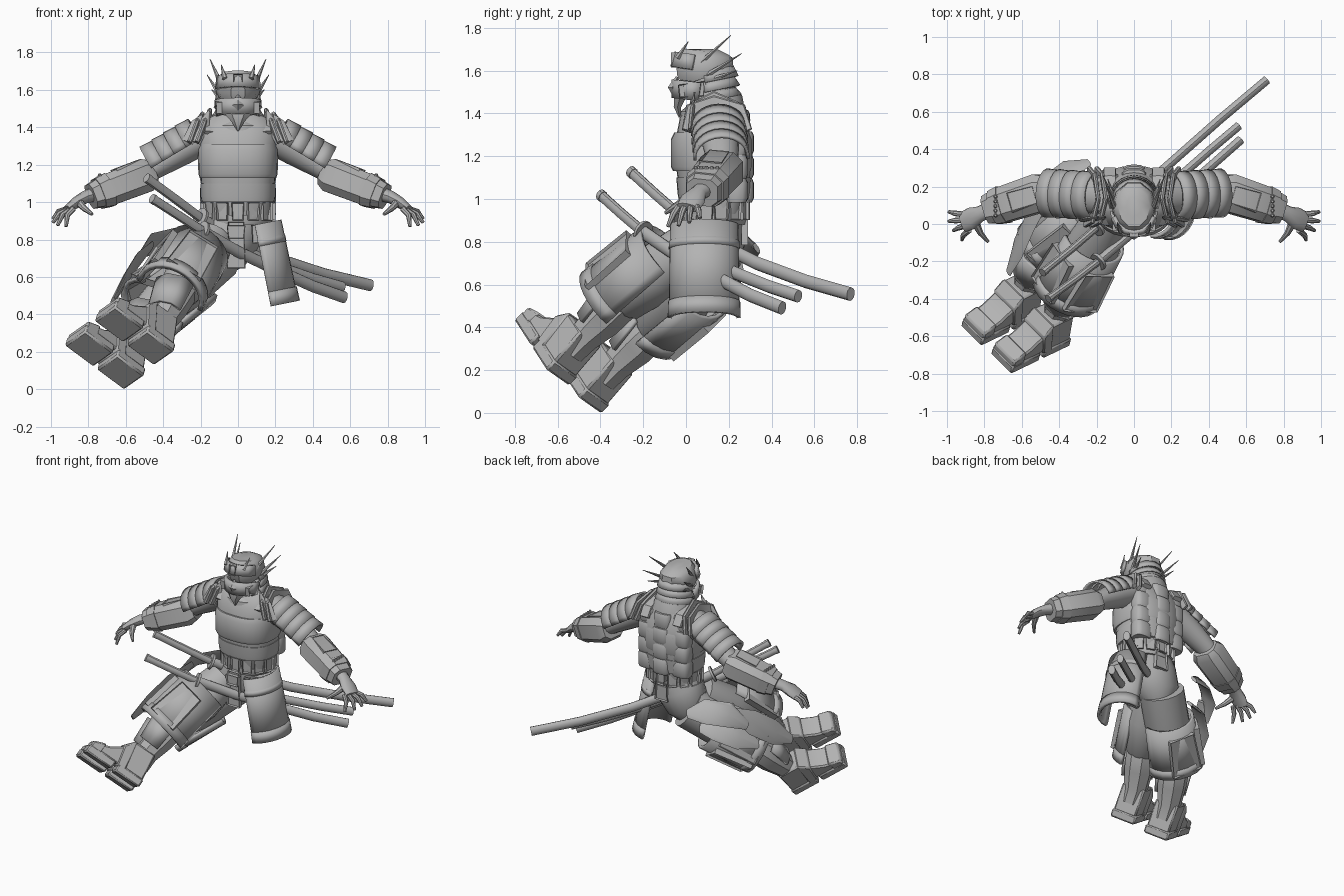
import bpy, bmesh, math
from mathutils import Vector as V

cube = bpy.data.objects.get("Cube")
if cube:
    bpy.data.objects.remove(cube)

grey = bpy.data.materials.new("armour_grey")
grey.use_nodes = True
grey.diffuse_color = (0.45, 0.45, 0.45, 1)
grey.node_tree.nodes["Principled BSDF"].inputs["Base Color"].default_value = (0.45, 0.45, 0.45, 1)
parts = []


def finish(name, bm, thickness=0, bevel=0):
    bmesh.ops.recalc_face_normals(bm, faces=bm.faces)
    me = bpy.data.meshes.new(name)
    bm.to_mesh(me)
    bm.free()
    me.materials.append(grey)
    ob = bpy.data.objects.new(name, me)
    bpy.context.collection.objects.link(ob)
    if thickness:
        mod = ob.modifiers.new("thickness", "SOLIDIFY")
        mod.thickness, mod.offset = thickness, 0
    if bevel:
        mod = ob.modifiers.new("bevel", "BEVEL")
        mod.width, mod.segments = bevel, 1
    parts.append(ob)
    return ob


def square_to(v, axis):
    v = V(v)
    return (v - axis * v.dot(axis)).normalized()


def bridge(bm, rings, closed):
    for r0, r1 in zip(rings, rings[1:]):
        n = len(r0)
        for i in range(n if closed else n - 1):
            j = (i + 1) % n
            bm.faces.new((r0[i], r0[j], r1[j], r1[i]))


def loft(name, stations, hint=(1, 0, 0), sides=16, power=2.0, turn=0.0):
    """Skin oval rings (centre, radius along hint, other radius) along a path."""
    bm, rings = bmesh.new(), []
    pts = [V(s[0]) for s in stations]
    for k, (_, a, b) in enumerate(stations):
        t = (pts[min(k + 1, len(pts) - 1)] - pts[max(k - 1, 0)]).normalized()
        u = square_to(hint, t)
        w = t.cross(u)
        ring = []
        for i in range(sides):
            ang = math.tau * (i + turn) / sides
            c, s = math.cos(ang), math.sin(ang)
            c, s = (math.copysign(abs(x) ** (2 / power), x) for x in (c, s))
            ring.append(bm.verts.new(pts[k] + u * a * c + w * b * s))
        rings.append(ring)
    bridge(bm, rings, True)
    bm.faces.new(rings[0])
    bm.faces.new(rings[-1])
    return finish(name, bm)


def column(name, rows, **kw):
    return loft(name, [((0, cy, z), rx, ry) for z, cy, rx, ry in rows], **kw)


def shell(name, p, q, r0, r1, out, arc=180, squash=1.0, thick=0.02, sides=14):
    """Curved plate wrapped round the axis p-q, bulging towards out."""
    p, q = V(p), V(q)
    t = (q - p).normalized()
    o = square_to(out, t)
    w = t.cross(o)
    bm, rings = bmesh.new(), []
    for c, r in ((p, r0), (q, r1)):
        angs = [math.radians(arc) * (i / sides - 0.5) for i in range(sides + 1)]
        rings.append([bm.verts.new(c + o * r * math.cos(a) + w * r * squash * math.sin(a)) for a in angs])
    bridge(bm, rings, False)
    return finish(name, bm, thickness=thick)


def prism(name, outline, origin, u, v, width, bevel=0.01):
    u, v = V(u), V(v)
    w = u.cross(v) * width / 2
    bm = bmesh.new()
    rings = [[bm.verts.new(V(origin) + u * a + v * b + w * s) for a, b in outline] for s in (-1, 1)]
    bridge(bm, rings, True)
    for r in rings:
        bm.faces.new(r)
    return finish(name, bm, bevel=bevel)


def panel(name, centre, along, out, length, width, thick=0.03, frame=0.025):
    """Flat plate with a raised rim on its outer face."""
    t = V(along).normalized()
    o = square_to(out, t)
    w = t.cross(o)
    bm = bmesh.new()
    low, top = [[bm.verts.new(V(centre) + t * x * length / 2 + w * y * width / 2 + o * h)
                 for x, y in ((-1, -.85), (-1, .85), (1, 1), (1, -1))] for h in (-thick, 0)]
    bridge(bm, [low, top], True)
    bm.faces.new(low)
    face = bm.faces.new(top)
    bmesh.ops.inset_individual(bm, faces=[face], thickness=frame)
    bmesh.ops.inset_individual(bm, faces=[face], thickness=0.006, depth=-0.014)
    return finish(name, bm)


# Torso, chest bands and waist
column("torso", [(0.93, .13, .18, .14), (1.02, .13, .19, .16), (1.14, .13, .2, .175), (1.27, .13, .21, .18),
                 (1.36, .13, .22, .16), (1.42, .15, .19, .13), (1.46, .16, .12, .1)], sides=28, power=2.5)
column("breast_plate", [(1.13, .12, .205, .18), (1.15, .12, .212, .19), (1.28, .12, .215, .19),
                        (1.31, .12, .205, .175)], sides=28, power=2.5)
column("waist_band", [(1.0, .13, .195, .165), (1.03, .13, .2, .17), (1.1, .13, .2, .175)], sides=28, power=2.5)
column("belt", [(.88, .13, .17, .15), (.9, .13, .185, .155), (.93, .13, .185, .155)], sides=28)
column("neck_ring", [(1.37, .11, .16, .14), (1.41, .11, .15, .135), (1.43, .11, .11, .11)], sides=24)
for i in range(14):
    a = math.tau * i / 14 + 0.22
    d = V((math.cos(a), math.sin(a), 0))
    panel("belt_pouch", (d.x * .2, .13 + d.y * .168, .95), (0, 0, 1), d, .095, .068, .04, .008)

# Back armour in three columns of softly bulging blocks
for z in (1.04, 1.15, 1.26, 1.36):
    for x in (-.135, 0, .135):
        y = .262 - abs(x) * .2 - max(0, z - 1.3) * .3
        loft("back_block", [((x, y, z - .056), .062, .046), ((x, y, z - .035), .067, .056),
                            ((x, y, z + .035), .067, .056), ((x, y, z + .056), .062, .046)], sides=16, power=3)

# Pelvis, loin plates
loft("pelvis", [((0, .13, .92), .17, .14), ((-.05, .13, .82), .17, .15), ((-.1, .12, .72), .15, .14),
                ((-.13, .1, .63), .08, .08)], sides=20)
panel("front_loin_plate", (-.01, -.045, .77), (0, 0, -1), (0, -1, .1), .25, .1, .03, .018)
panel("loin_clasp", (-.01, -.06, .84), (0, 0, 1), (0, -1, 0), .07, .1, .03, .012)
panel("back_loin_plate", (0, .29, .85), (0, 0, -1), (0, 1, .1), .13, .1)

# Head: hood, helmet, visor and mask
column("hood", [(1.38, .15, .15, .13), (1.46, .14, .125, .125), (1.52, .125, .105, .1), (1.6, .12, .1, .1)], sides=20)
for i in range(3):
    z = 1.46 + i * .045
    shell("neck_guard", (0, .11, z + .05), (0, .12, z), .11, .14 - i * .008, (0, 1, 0), 210, .95, .01)
column("helmet", [(1.57, .1, .11, .125), (1.6, .09, .12, .14), (1.66, .085, .11, .14),
                  (1.69, .09, .085, .11), (1.7, .09, .04, .06)], sides=10)
shell("visor", (0, .07, 1.67), (0, .06, 1.6), .115, .125, (0, -1, 0), 150, .95, .02, 6)
panel("brow_plate", (0, -.07, 1.65), (0, 0, 1), (0, -1, .1), .07, .05, .03, .01)
shell("face_mask", (0, .06, 1.545), (0, .05, 1.46), .115, .105, (0, -1, 0), 190, 1, .025, 8)
loft("mask_nose", [((0, -.04, 1.57), .008, .008), ((0, -.065, 1.52), .03, .02), ((0, -.05, 1.5), .03, .02)], sides=4)
loft("mask_chin", [((0, -.03, 1.47), .07, .03), ((0, -.04, 1.43), .035, .02), ((0, -.03, 1.38), .004, .004)], sides=6)


# Paired upper body parts
def arm(s, side):
    def m(x, y, z):
        return (s * x, y, z)

    horns = [((.09, .06, 1.63), (.15, .21, 1.765)), ((.1, .1, 1.58), (.165, .26, 1.68)),
             ((.07, -.04, 1.66), (.09, .01, 1.735)), ((.1, .12, 1.56), (.14, .24, 1.6))]
    for a, b in horns:
        loft(side + "_horn", [(m(*a), .016, .014), (m(*b), .002, .002)], sides=6)
    panel(side + "_cheek_plate", m(.115, .03, 1.51), (0, 1, .1), m(1, 0, 0), .13, .07, .03, .012)
    # Shoulder strap and leaning collar guards
    loft(side + "_strap", [(m(.15, .0, 1.37), .03, .012), (m(.14, .07, 1.43), .035, .015), (m(.13, .15, 1.455), .035, .015),
                           (m(.13, .25, 1.42), .035, .015), (m(.13, .29, 1.36), .035, .015)], sides=8, power=5)
    for k in range(2):
        x = .17 + k * .04
        loft(side + "_collar_guard", [(m(x + .05, .0, 1.32), .012, .02), (m(x + .01, .03, 1.41), .012, .04),
                                      (m(x - .02, .13, 1.46 - k * .02), .012, .045), (m(x, .25, 1.41), .012, .04),
                                      (m(x + .03, .29, 1.32), .012, .02)], sides=8, power=4)
        loft(side + "_collar_spike", [(m(x + .06, .02, 1.32), .03, .012), (m(x + .01, .03, 1.42), .03, .012),
                                      (m(x - .02, .04, 1.5 - k * .03), .002, .004)], sides=6)
    # Upper arm with layered shoulder bands
    loft(side + "_upper_arm", [(m(.16, .15, 1.36), .11, .09), (m(.3, .16, 1.28), .09, .085),
                               (m(.44, .17, 1.19), .075, .065), (m(.53, .17, 1.13), .065, .055)], hint=(0, 1, 0), sides=18)
    a, b = V(m(.21, .15, 1.35)), V(m(.46, .165, 1.2))
    for k in range(4):
        shell(side + "_shoulder_band", a.lerp(b, k / 4), a.lerp(b, (k + 1.1) / 4), .104, .11,
              m(.5, 0, .85), 195, 1.14, .014)
    # Forearm guard with cuff, ridge and rivets
    e, w = V(m(.46, .18, 1.155)), V(m(.785, .075, 1.03))
    loft(side + "_forearm_guard", [(e, .085, .07), (e.lerp(w, .12), .108, .095), (e.lerp(w, .75), .1, .09), (w, .08, .07)],
         hint=(0, 1, 0), sides=8, turn=.5, power=3)
    loft(side + "_cuff", [(e.lerp(w, .72), .106, .096), (e.lerp(w, .88), .096, .086)],
         hint=(0, 1, 0), sides=8, turn=.5, power=3)
    panel(side + "_forearm_panel", e.lerp(w, .43) + V((0, 0, .1)), w - e, m(.3, 0, 1), .15, .11, .03, .012)
    for k in range(5):
        c = e.lerp(w, .8) + V(m(.02, -.05 + k * .025, .085))
        loft(side + "_rivet", [(c, .011, .011), (c + V((0, 0, .014)), .006, .006)], sides=8)
    # Hand
    loft(side + "_palm", [(m(.76, .085, 1.045), .045, .04), (m(.82, .055, 1.025), .042, .034), (m(.87, .03, .995), .06, .03),
                          (m(.915, .01, .96), .055, .022)], hint=(0, 1, 0), sides=12)
    for k, tip in enumerate([(.99, .065, .91), (.99, .015, .89), (.965, -.035, .875), (.92, -.085, .87)]):
        root = V((.905 - k * .008, .05 - k * .028, .965))
        mid = root.lerp(V(tip), .5) + V((.012, 0, .012))
        loft(side + "_finger", [(m(*root), .016, .016), (m(*mid), .015, .015), (m(*tip), .009, .009)],
             hint=(0, 1, 0), sides=8)
    loft(side + "_thumb", [(m(.85, .01, 1.0), .024, .024), (m(.82, -.05, .965), .016, .016), (m(.78, -.095, .935), .009, .009)],
         sides=8)


arm(1, "left")
arm(-1, "right")

# Standing hip guard on the left
shell("left_hip_guard", (.1, .085, .88), (.185, .085, .455), .125, .13, (1, 0, .1), 190, 1.2)
shell("left_hip_guard_rim", (.172, .085, .52), (.187, .085, .445), .135, .137, (1, 0, .1), 190, 1.18)
shell("left_hip_guard_band", (.115, .085, .8), (.122, .085, .765), .133, .134, (1, 0, .1), 190, 1.2, .012)
panel("hip_tie", (.1, -.04, .83), (.1, 0, -1), (.2, -1, 0), .1, .05, .02, .01)

# Both legs swing out to the front and side with parallel boots
FOOT_U = V((-.75, -.36, .56)).normalized()
FOOT_V = square_to((.22, .7, .68), FOOT_U)


def leg(side, shift, hip, girth, span, face, arc, outs):
    d = V(shift)
    knee, ankle = V((-.31, -.29, .53)) + d, V((-.41, -.47, .36)) + d
    heel = V((-.4, -.6, .165)) + d
    axis = (knee - V(hip)).normalized()
    loft(side + "_thigh", [(hip, girth, girth), (V(hip).lerp(knee, .5), .15, .14), (knee, .11, .11),
                           (knee + axis * .06, .06, .06)], sides=18)
    loft(side + "_shin", [(knee - (ankle - knee) * .25, .07, .07), (knee, .1, .1), (knee.lerp(ankle, .5), .095, .1),
                          (ankle, .08, .08), (ankle - FOOT_V * .1, .075, .075)], sides=8, turn=.5)
    shell(side + "_knee_guard", knee + V((-.02, -.02, 0)), knee.lerp(ankle, .75), .12, .1, (-.3, -.5, .8), 150, 1, .02, 4)
    # Boot with sole and stepped straps
    prism(side + "_boot", [(0, .05), (.4, .05), (.41, .08), (.3, .12), (.2, .19), (.17, .24), (.02, .24)],
          heel, FOOT_U, FOOT_V, .16)
    for lo, hi in ((-.005, .19), (.215, .42)):
        prism(side + "_sole", [(lo, 0), (hi, 0), (hi, .06), (lo, .06)], heel, FOOT_U, FOOT_V, .175)
    prism(side + "_boot_strap", [(.13, .04), (.2, .04), (.23, .18), (.17, .25)], heel, FOOT_U, FOOT_V, .175)
    prism(side + "_toe_cap", [(.33, .04), (.415, .04), (.415, .09), (.33, .12)], heel, FOOT_U, FOOT_V, .17)
    # Thigh armour with framed panels
    p, q = V(span[0]), V(span[1])
    axis = (q - p).normalized()
    shell(side + "_thigh_guard", p, q, .165, .18, face, arc)
    shell(side + "_thigh_guard_rim", p.lerp(q, .82), q, .182, .186, face, arc)
    for o in outs:
        c = p.lerp(q, .56) + square_to(o, axis) * .19
        panel(side + "_thigh_panel", c, axis, o, .27, .21, .045, .03)


leg("left", (0, 0, 0), (-.14, .04, .79), .12, ((-.215, -.09, .74), (-.365, -.36, .51)),
    (.2, -.65, .6), 190, [(.35, -.65, .6), (-.75, -.1, .6)])
leg("right", (-.16, .15, -.13), (-.12, .14, .72), .15, ((-.24, .06, .59), (-.48, -.15, .42)),
    (-.6, .3, -.4), 250, [(-.75, .5, .1), (-.2, -.5, .8), (-.2, .5, -.8)])

# Overlapping leaf plates behind the right hip
leaves = [[(-.24, .33, .77), (-.35, .29, .8), (-.48, .19, .77), (-.55, .08, .67)],
          [(-.46, .14, .77), (-.55, .02, .67), (-.62, -.13, .56), (-.67, -.26, .47)],
          [(-.28, .24, .64), (-.38, .2, .65), (-.5, .1, .58), (-.58, -.02, .5)]]
for path in leaves:
    loft("hip_leaf_plate", [(c, .011, w) for c, w in zip(path, (.03, .085, .085, .03))], hint=(-.6, .5, .6), sides=8)

# Swords worn across the hip
swords = [[(-.49, -.26, 1.13), (-.34, -.14, 1.02), (-.2, -.02, .915), (.0, .155, .79), (.2, .33, .7), (.46, .56, .615), (.71, .77, .555)],
          [(-.46, -.4, 1.02), (-.32, -.3, .93), (-.19, -.2, .845), (0, -.04, .735), (.2, .13, .64), (.4, .3, .55), (.57, .45, .49)]]
for path in swords:
    grip, guard = V(path[0]), V(path[2])
    t = (V(path[3]) - guard).normalized()
    loft("sword_grip", [(c, .026, .021) for c in path[:3]], hint=(0, 0, 1), sides=10)
    loft("sword_scabbard", [(c, .032, .024) for c in path[2:]], hint=(0, 0, 1), sides=12)
    loft("sword_guard", [(guard - t * .008, .055, .05), (guard + t * .008, .055, .05)], hint=(0, 0, 1), sides=16)
    loft("sword_pommel", [(grip, .028, .024), (V(grip).lerp(V(path[1]), .12), .028, .024)], hint=(0, 0, 1), sides=10)
loft("spare_scabbard", [((0, .05, .76), .03, .023), ((.2, .215, .66), .03, .023), ((.4, .39, .59), .03, .023),
                        ((.56, .525, .545), .03, .023)], hint=(0, 0, 1), sides=12)

# Smooth rounded surfaces while keeping hard armour edges
bpy.ops.object.select_all(action="DESELECT")
for ob in parts:
    ob.select_set(True)
bpy.context.view_layer.objects.active = parts[0]
bpy.ops.object.shade_smooth_by_angle(angle=math.radians(35))
